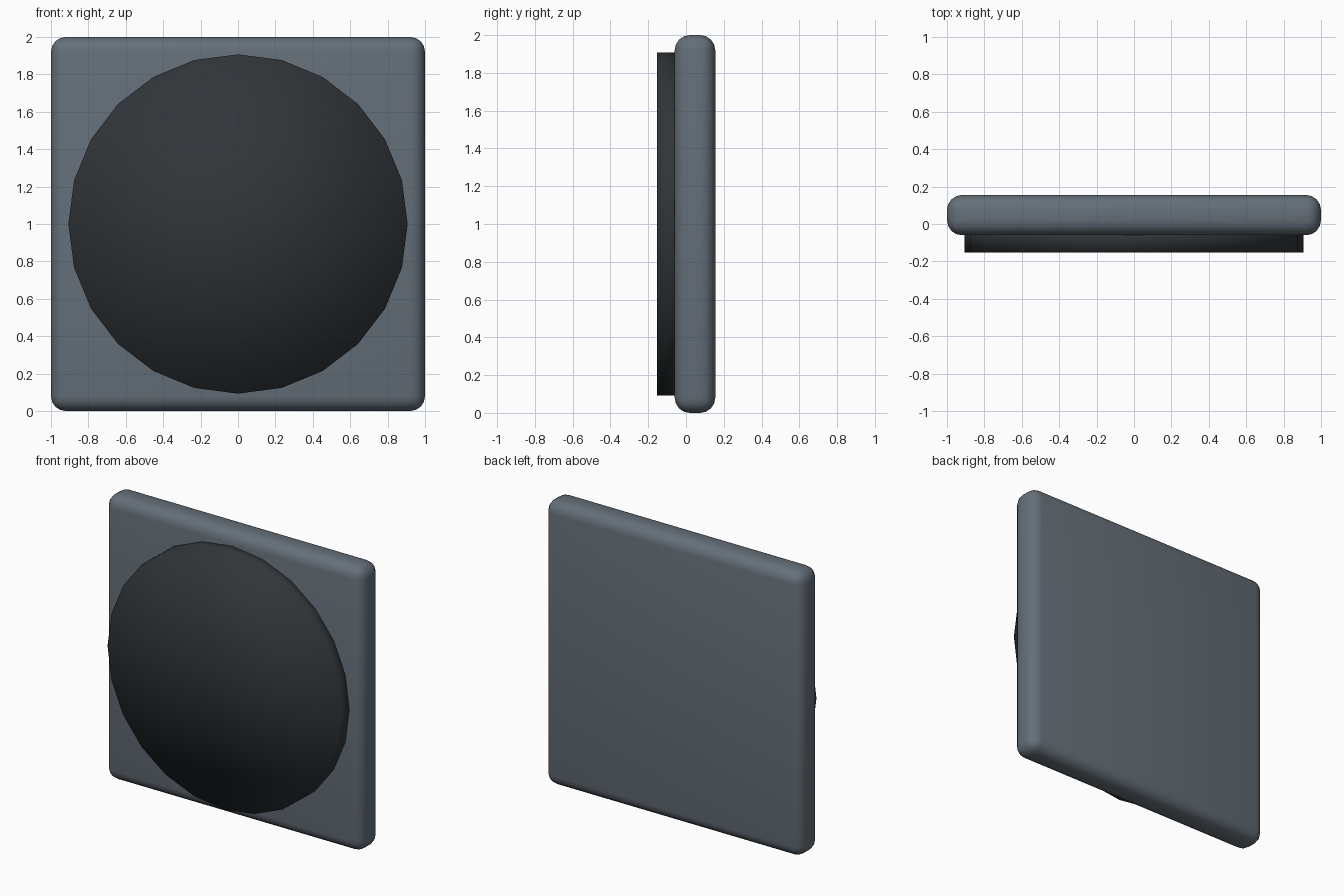
import bpy, math

if "Cube" in bpy.data.objects:
    bpy.data.objects.remove(bpy.data.objects["Cube"])


def smooth(obj):
    for p in obj.data.polygons:
        p.use_smooth = True


def colour(obj, name, rgb):
    mat = bpy.data.materials.new(name)
    mat.diffuse_color = (*rgb, 1)
    mat.use_nodes = True
    mat.node_tree.nodes["Principled BSDF"].inputs["Base Color"].default_value = mat.diffuse_color
    obj.data.materials.append(mat)


# rounded square backing panel
bpy.ops.mesh.primitive_cube_add(size=1, location=(0, 0.0475, 1))
panel = bpy.context.object
panel.name = "back_panel"
panel.scale = (2, 0.215, 2)
bpy.ops.object.transform_apply(location=False, rotation=False, scale=True)
bevel = panel.modifiers.new("rounded_edges", 'BEVEL')
bevel.width = 0.08
bevel.segments = 4
smooth(panel)
colour(panel, "slate_grey", (0.13, 0.16, 0.19))

# softly shaded 24-sided disc on the front
bpy.ops.mesh.primitive_cylinder_add(
    vertices=24, radius=0.907, depth=0.145, end_fill_type='TRIFAN',
    location=(0, -0.08, 1), rotation=(math.pi / 2, 0, 0))
disc = bpy.context.object
disc.name = "front_disc"
smooth(disc)
colour(disc, "near_black", (0.03, 0.035, 0.04))
